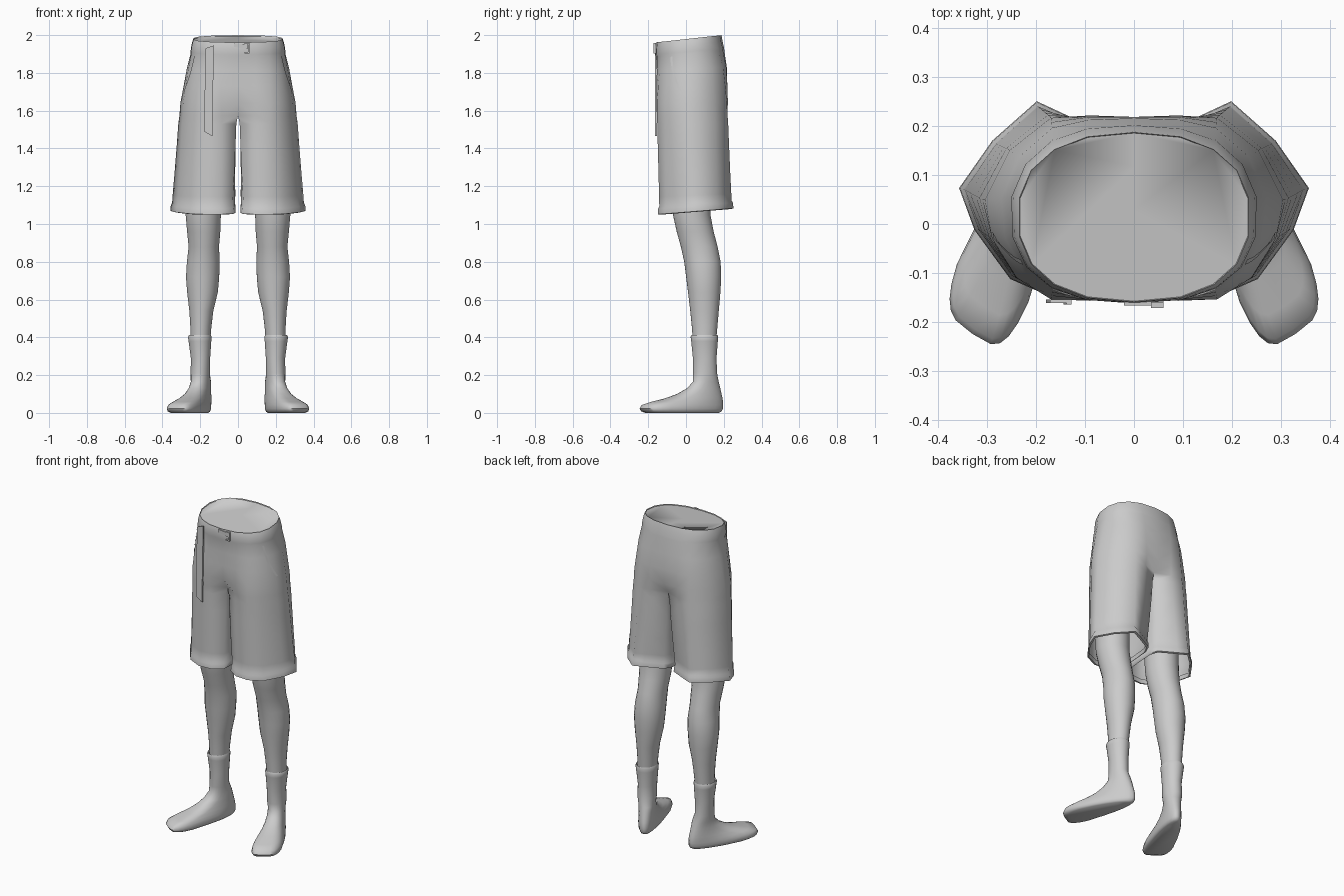
import bpy, bmesh, math
from mathutils import Vector

if "Cube" in bpy.data.objects:
    bpy.data.objects.remove(bpy.data.objects["Cube"])

grey = bpy.data.materials.new("soft grey")
grey.diffuse_color = (0.6, 0.6, 0.6, 1)
grey.use_nodes = True
grey.node_tree.nodes["Principled BSDF"].inputs["Base Color"].default_value = grey.diffuse_color


def make(name, bm, mirror=True, angle=50):
    bmesh.ops.recalc_face_normals(bm, faces=bm.faces)
    me = bpy.data.meshes.new(name)
    bm.to_mesh(me)
    bm.free()
    ob = bpy.data.objects.new(name, me)
    bpy.context.collection.objects.link(ob)
    me.materials.append(grey)
    bpy.ops.object.select_all(action='DESELECT')
    ob.select_set(True)
    bpy.context.view_layer.objects.active = ob
    bpy.ops.object.shade_smooth_by_angle(angle=math.radians(angle))
    if mirror:
        m = ob.modifiers.new("mirror", 'MIRROR')
        m.merge_threshold = 0.0005
    return ob


def loft(rings, caps=(True, True)):
    bm = bmesh.new()
    vs = [[bm.verts.new(p) for p in r] for r in rings]
    n = len(vs[0])
    for a, b in zip(vs, vs[1:]):
        for i in range(n):
            j = (i + 1) % n
            bm.faces.new((a[i], a[j], b[j], b[i]))
    for use, r in zip(caps, (vs[0], vs[-1])):
        if use:
            bm.faces.new(r)
    return bm


def spow(v, e):
    return math.copysign(abs(v) ** e, v)


# ---- Shorts: half outlines, front centre -> side -> back centre -> inseam
waist = []
for i in range(10):
    t = -math.pi / 2 + math.pi * i / 9
    waist.append((0.24 * spow(math.cos(t), 0.85) if 0 < i < 9 else 0,
                  0.014 + 0.175 * spow(math.sin(t), 0.85)))
waist += [(0, 0.12), (0, 0.03), (0, -0.07)]
hip = [(0, -.148), (.09, -.157), (.17, -.154), (.24, -.11), (.29, -.03), (.305, .05),
       (.255, .15), (.17, .217), (.09, .222), (0, .219), (0, .12), (0, .03), (0, -.07)]
crotch = [(0, -.105), (.085, -.152), (.17, -.154), (.24, -.11), (.292, -.03), (.31, .05),
          (.257, .153), (.172, .22), (.095, .217), (0, .18), (0, .12), (0, .03), (0, -.06)]
hem = [(.03, -.1), (.09, -.136), (.17, -.141), (.25, -.106), (.32, -.01), (.35, .072),
       (.285, .165), (.198, .242), (.14, .215), (.04, .165), (.018, .12), (.016, .03), (.018, -.05)]


def ring(a, b, f, z, slope=0.0, scale=1.0, centre=(0, 0.015), gap=0.0, seat=0.0):
    out = []
    for p, q in zip(a, b):
        x, y = (p[k] + (q[k] - p[k]) * f for k in (0, 1))
        x = max(centre[0] + (x - centre[0]) * scale, gap)
        y = centre[1] + (y - centre[1]) * scale
        y += seat * max(0, y) / .2
        out.append((x, y, z + slope * y))
    return out


C = (0.18, 0.04)
rings = [ring(waist, hip, 0, 1.973, .11, .982),
         ring(waist, hip, 0, 1.979, .11, .99),
         ring(waist, hip, 0, 1.974, .11, 1.0),
         ring(waist, hip, .08, 1.945, .1, 1.015),
         ring(waist, hip, .15, 1.912, .09, 1.015, seat=.006),
         ring(waist, hip, .2, 1.9, .09, seat=.008),
         ring(waist, hip, .5, 1.82, .04, seat=.012),
         ring(waist, hip, .75, 1.73, seat=.007),
         ring(waist, hip, 1, 1.64),
         ring(crotch, hem, 0, 1.575),
         ring(crotch, hem, .15, 1.53, gap=.009),
         ring(crotch, hem, .35, 1.42, gap=.013),
         ring(crotch, hem, .65, 1.27, gap=.015),
         ring(crotch, hem, .9, 1.15, .04),
         ring(crotch, hem, .97, 1.105, .08),
         ring(crotch, hem, 1, 1.092, .08, 1.035, C, .014),
         ring(crotch, hem, 1, 1.063, .08, 1.045, C, .014),
         ring(crotch, hem, 1, 1.06, .08, .98, C),
         ring(crotch, hem, 1, 1.085, .08, .96, C)]
bm = loft(rings, caps=(True, False))
bmesh.ops.delete(bm, geom=[f for f in bm.faces if all(abs(v.co.x) < 1e-5 for v in f.verts)],
                 context='FACES_ONLY')
shorts = make("shorts", bm, angle=70)

# ---- Legs and socks share rings aligned with the foot direction
AX = Vector((0.39, -0.92)).normalized()
PERP = Vector((-AX.y, AX.x))
PHI = math.atan2(AX.y, AX.x)
N = 24


def oval(z, x0, x1, y0, y1):
    return [((x0 + x1) / 2 + (x1 - x0) / 2 * math.cos(PHI + 2 * math.pi * i / N),
             (y0 + y1) / 2 + (y1 - y0) / 2 * math.sin(PHI + 2 * math.pi * i / N), z)
            for i in range(N)]


def foot_ring(z, u0, u1, w0, w1):
    out = []
    toe = min(1, max(0, (u1 - .08) / .2))    # rings squarer toward the toes
    for i in range(N):
        t = 2 * math.pi * i / N
        e = .9 - .4 * toe if math.cos(t) > 0 else .9
        s = spow(math.cos(t), e)
        w = w0 + (w1 - w0) * min(1, (s + 1) / 1.5)
        v = w * spow(math.sin(t), e)
        # the toe line runs back on the outer side
        u = (u0 + u1) / 2 + (u1 - u0) / 2 * s - max(0, s) * toe * .2 * v
        p = AX * u + PERP * (0.222 - .006 * max(0, s) * toe + v)
        out.append((p.x, p.y, z))
    return out


legs = [(1.36, .08, .28, -.09, .12), (1.05, .09, .278, -.07, .13), (.96, .093, .27, -.05, .147),
        (.88, .1, .262, -.028, .168), (.8, .096, .271, -.01, .184), (.72, .099, .276, 0, .187),
        (.64, .106, .27, .01, .183), (.54, .13, .258, .022, .174), (.46, .14, .253, .03, .167),
        (.38, .147, .252, .036, .16)]
make("legs", loft([oval(*r) for r in legs]))

sock = [oval(.395, .148, .25, .038, .158), oval(.412, .143, .26, .028, .168),
        oval(.402, .139, .266, .024, .171), oval(.38, .141, .262, .027, .169),
        oval(.29, .147, .25, .036, .162), oval(.21, .149, .251, .036, .165),
        foot_ring(.165, -.09, .05, .048, .048), foot_ring(.13, -.1, .085, .048, .049),
        foot_ring(.1, -.108, .14, .049, .053), foot_ring(.078, -.114, .2, .051, .06),
        foot_ring(.058, -.118, .275, .052, .071), foot_ring(.042, -.119, .325, .052, .08),
        foot_ring(.022, -.118, .336, .051, .084), foot_ring(.008, -.11, .328, .047, .08),
        foot_ring(0, -.095, .305, .04, .07)]
make("socks", loft(sock))


# ---- Belt end and buckle, flat plates in front of the waistband
def plate(name, outline, y, depth):
    b = loft([[(x, y, z) for x, z in outline], [(x, y + depth, z) for x, z in outline]])
    return make(name, b, mirror=False, angle=30)


plate("hanging_strap", [(-.172, 1.93), (-.128, 1.945), (-.136, 1.465), (-.18, 1.49)], -.162, .008)
plate("strap_edge", [(-.138, 1.94), (-.128, 1.945), (-.136, 1.465), (-.144, 1.47)], -.165, .004)
plate("belt_tongue", [(-.02, 1.957), (.05, 1.95), (.05, 1.925), (-.02, 1.938)], -.167, .008)
for i, (x0, x1, z0, z1) in enumerate([(.035, .06, 1.95, 1.957), (.035, .06, 1.903, 1.91),
                                      (.053, .06, 1.903, 1.957)]):
    plate("buckle_bar_%d" % (i + 1), [(x0, z0), (x1, z0), (x1, z1), (x0, z1)], -.172, .012)

# ---- Pocket welts laid onto the shorts
bm = bmesh.new()
rows = []
for i in range(7):
    f = i / 6
    y, z = -.095 + .065 * f * f, 1.89 - .2 * f
    rows.append([bm.verts.new((.25 + .04 * f, y + d, z)) for d in (0, .014)])
for a, b in zip(rows, rows[1:]):
    bm.faces.new((a[0], a[1], b[1], b[0]))
welt = make("pocket_welts", bm, mirror=False)
sw = welt.modifiers.new("lay", 'SHRINKWRAP')
sw.target = shorts
sw.wrap_method = 'NEAREST_SURFACEPOINT'
sw.offset = 0.004
welt.modifiers.new("mirror", 'MIRROR')
